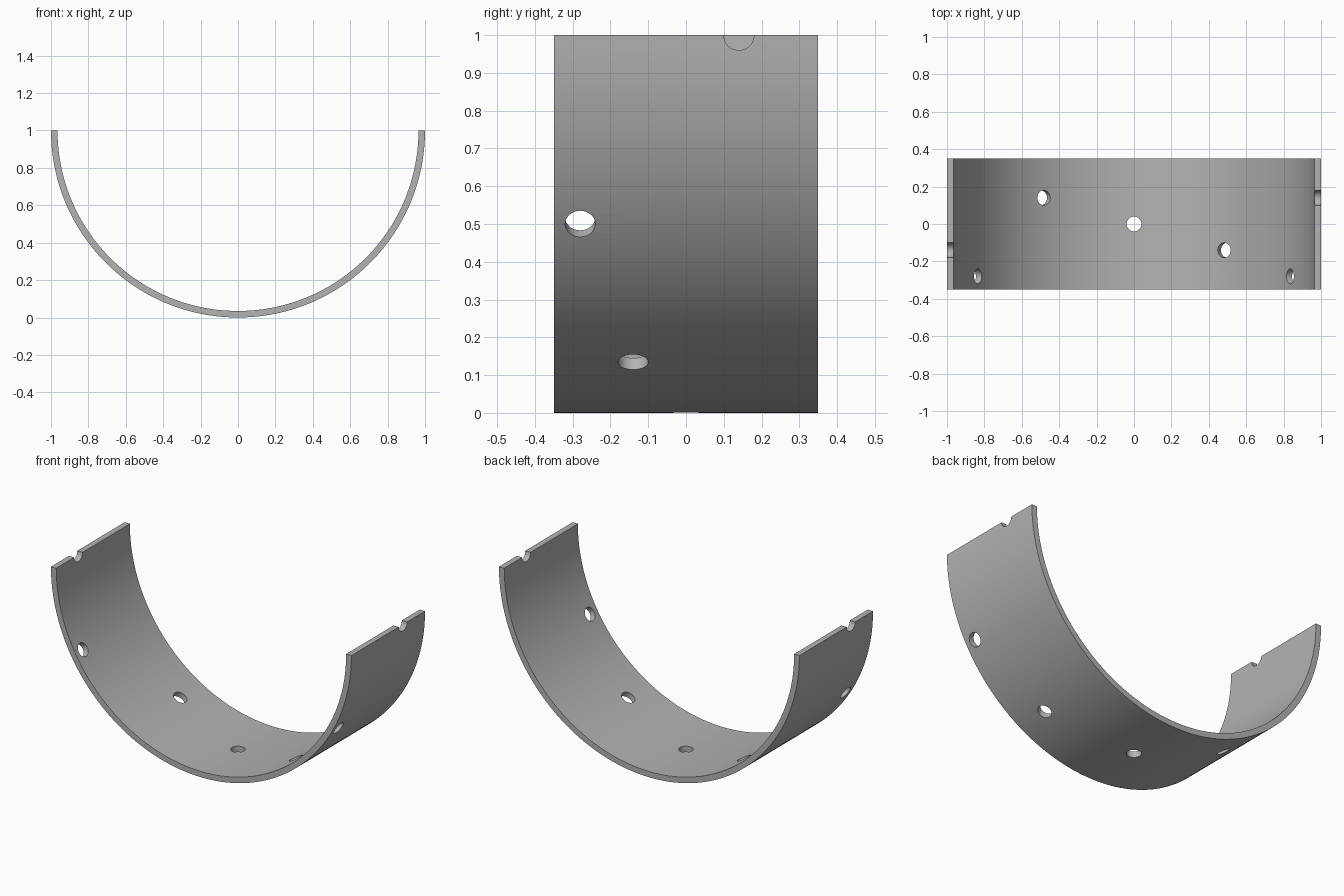
import bpy
import bmesh
from math import sin, cos, pi, radians
from mathutils import Matrix, Vector

OUTER, INNER, WIDTH = 1.0, 0.965, 0.70
HOLE_RADIUS = 0.04
SEGMENTS = 96

cube = bpy.data.objects.get("Cube")
if cube:
    bpy.data.objects.remove(cube, do_unlink=True)

steel = bpy.data.materials.new("grey_steel")
steel.use_nodes = True
grey = (0.45, 0.45, 0.45, 1)
steel.diffuse_color = grey
steel.node_tree.nodes["Principled BSDF"].inputs["Base Color"].default_value = grey


def make_object(name, bm):
    bmesh.ops.recalc_face_normals(bm, faces=bm.faces)
    mesh = bpy.data.meshes.new(name)
    bm.to_mesh(mesh)
    bm.free()
    mesh.materials.append(steel)
    obj = bpy.data.objects.new(name, mesh)
    bpy.context.collection.objects.link(obj)
    return obj


def ring_point(radius, t):
    """Point on the lower half circle, t from 0 (-x end) to 1 (+x end)."""
    return Vector((-radius * cos(pi * t), -WIDTH / 2, 1 - radius * sin(pi * t)))


# Half shell: a strip of wall thickness extruded along y
bm = bmesh.new()
pairs = [[bm.verts.new(ring_point(r, i / SEGMENTS)) for r in (OUTER, INNER)]
         for i in range(SEGMENTS + 1)]
for a, b in zip(pairs, pairs[1:]):
    bm.faces.new((a[0], b[0], b[1], a[1]))
extruded = bmesh.ops.extrude_face_region(bm, geom=bm.faces[:], use_keep_orig=True)
moved = [v for v in extruded["geom"] if isinstance(v, bmesh.types.BMVert)]
bmesh.ops.translate(bm, verts=moved, vec=(0, WIDTH, 0))
shell = make_object("bearing_half_shell", bm)

# Radial drill holes: angle from the bottom towards +x, and y position
holes = [(-90, -0.14), (-60, -0.28), (-30, 0.14), (0, 0),
         (30, -0.14), (60, -0.28), (90, 0.14)]
bm = bmesh.new()
for angle, y in holes:
    placement = (Matrix.Translation((0, y, 1))
                 @ Matrix.Rotation(radians(-angle), 4, "Y")
                 @ Matrix.Translation((0, 0, -(OUTER + INNER) / 2)))
    bmesh.ops.create_cone(bm, cap_ends=True, segments=32, radius1=HOLE_RADIUS,
                          radius2=HOLE_RADIUS, depth=0.2, matrix=placement)
drill = make_object("hole_cutter", bm)
drill.hide_render = True

# Cut the holes and the half notches on the parting faces
cut = shell.modifiers.new("holes", "BOOLEAN")
cut.operation = "DIFFERENCE"
cut.solver = "EXACT"
cut.object = drill
bpy.ops.object.select_all(action="DESELECT")
shell.select_set(True)
bpy.context.view_layer.objects.active = shell
bpy.ops.object.modifier_apply(modifier=cut.name)
bpy.data.objects.remove(drill, do_unlink=True)
bpy.ops.object.shade_smooth_by_angle(angle=radians(30))
